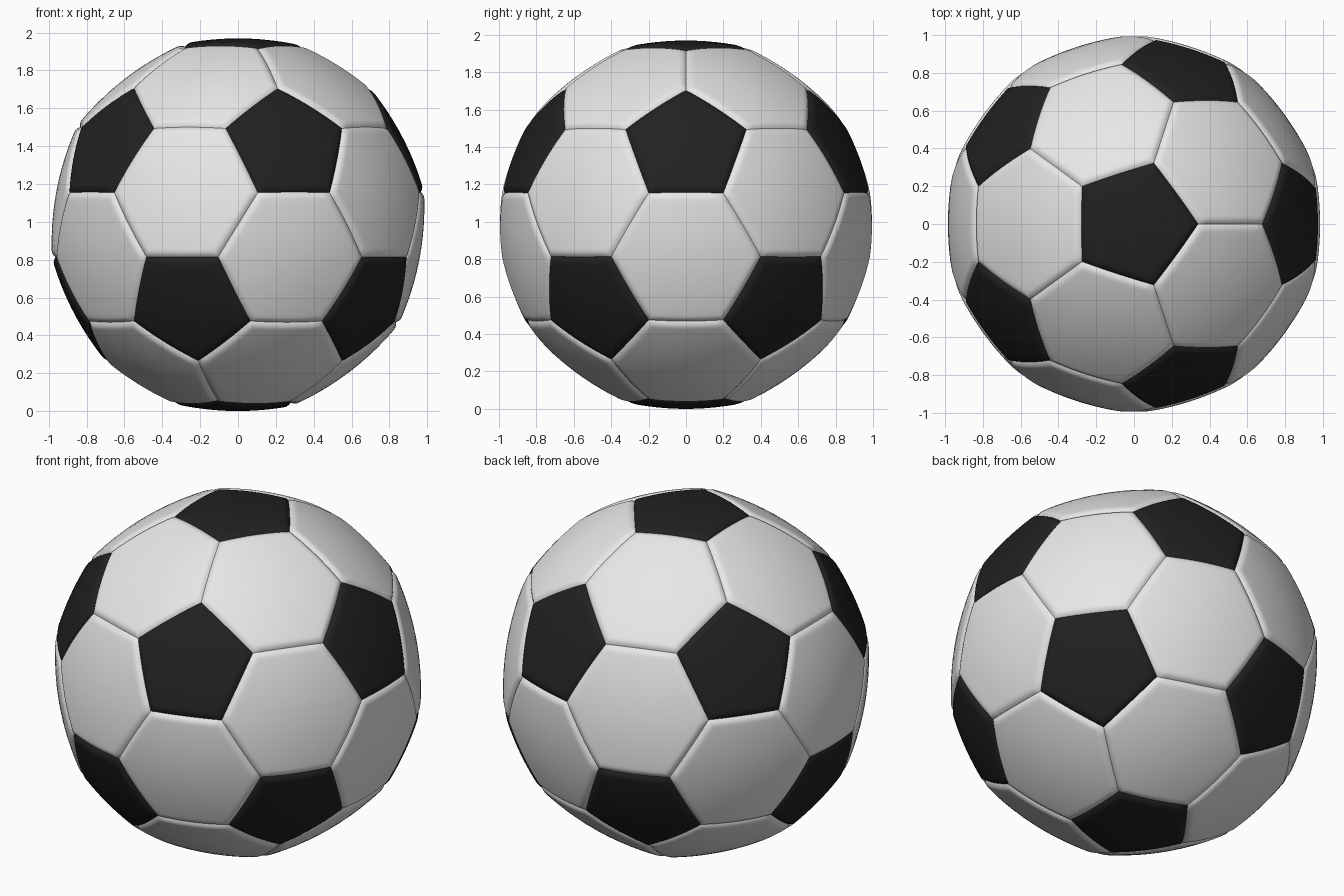
import bpy, bmesh, math
from itertools import combinations
from mathutils import Vector

if "Cube" in bpy.data.objects:
    bpy.data.objects.remove(bpy.data.objects["Cube"])

RIM, FLATTEN = 1.006, 0.35        # seam corner radius, how far panels sink toward flat
GROOVE_DEPTH, GROOVE_WIDTH = 0.018, 0.04
SEG = 10                          # segments per panel side
RINGS = [1.0, 0.985, 0.97, 0.95, 0.925, 0.9, 0.86, 0.8, 0.68, 0.52, 0.35, 0.18]
CENTRE_Z = RIM - FLATTEN * (1 - 0.9393)


def material(name, value):
    m = bpy.data.materials.new(name)
    m.diffuse_color = (value, value, value, 1)
    m.use_nodes = True
    m.node_tree.nodes["Principled BSDF"].inputs["Base Color"].default_value = m.diffuse_color
    return m


# Icosahedron corners, one at the top and bottom, upper ring starting at +x
s, c = 1 / math.sqrt(5), 2 / math.sqrt(5)
ico = [Vector((0, 0, 1)), Vector((0, 0, -1))]
for i in range(5):
    a, b = math.radians(72 * i), math.radians(72 * i + 36)
    ico.append(Vector((c * math.cos(a), c * math.sin(a), s)))
    ico.append(Vector((c * math.cos(b), c * math.sin(b), -s)))


def near(a, b):
    return 0.1 < (a - b).length < 1.1


SCALE = 1 / ((2 * ico[0] + ico[2]) / 3).length


def corner(a, b):
    """Corner of the truncated solid, a third of the way from a to b."""
    return (2 * a + b) / 3 * SCALE


def ccw(pts):
    """Sort points counter-clockwise seen from outside."""
    mid = sum(pts, Vector()) / len(pts)
    u = (pts[0] - mid).normalized()
    v = mid.normalized().cross(u)
    return sorted(pts, key=lambda p: math.atan2((p - mid).dot(v), (p - mid).dot(u)))


def add_panel(bm, pts):
    """A puffed panel, rounded down into the seam around its rim."""
    pts = ccw(pts)
    n = len(pts)
    mid = sum(pts, Vector()) / n
    inradius = ((pts[0] + pts[1]) / 2 - mid).length

    def place(p, t):
        edge = max(0, 1 - (1 - t) * inradius / GROOVE_WIDTH)
        r = RIM - FLATTEN * (1 - p.length) - GROOVE_DEPTH * edge ** 2
        return bm.verts.new(p.normalized() * r + Vector((0, 0, CENTRE_Z)))

    border = [pts[i].lerp(pts[(i + 1) % n], j / SEG) for i in range(n) for j in range(SEG)]
    rings = [[place(mid.lerp(p, t), t) for p in border] for t in RINGS]
    count = len(border)
    for outer, inner in zip(rings, rings[1:]):
        for i in range(count):
            k = (i + 1) % count
            bm.faces.new((outer[i], outer[k], inner[k], inner[i]))
    hub = place(mid, 0)
    for i in range(count):
        bm.faces.new((rings[-1][i], rings[-1][(i + 1) % count], hub))


def build(name, panels, mat):
    bm = bmesh.new()
    for pts in panels:
        add_panel(bm, pts)
    for f in bm.faces:
        f.smooth = True
    me = bpy.data.meshes.new(name)
    bm.to_mesh(me)
    bm.free()
    me.materials.append(mat)
    bpy.context.collection.objects.link(bpy.data.objects.new(name, me))


# Pentagons on the icosahedron corners, hexagons on its faces
pentagons = [[corner(a, b) for b in ico if near(a, b)] for a in ico]
hexagons = [[corner(a, b) for a in tri for b in tri if a is not b]
            for tri in combinations(ico, 3)
            if all(near(a, b) for a, b in combinations(tri, 2))]

build("black_pentagon_panels", pentagons, material("black leather", 0.015))
build("white_hexagon_panels", hexagons, material("white leather", 0.8))
